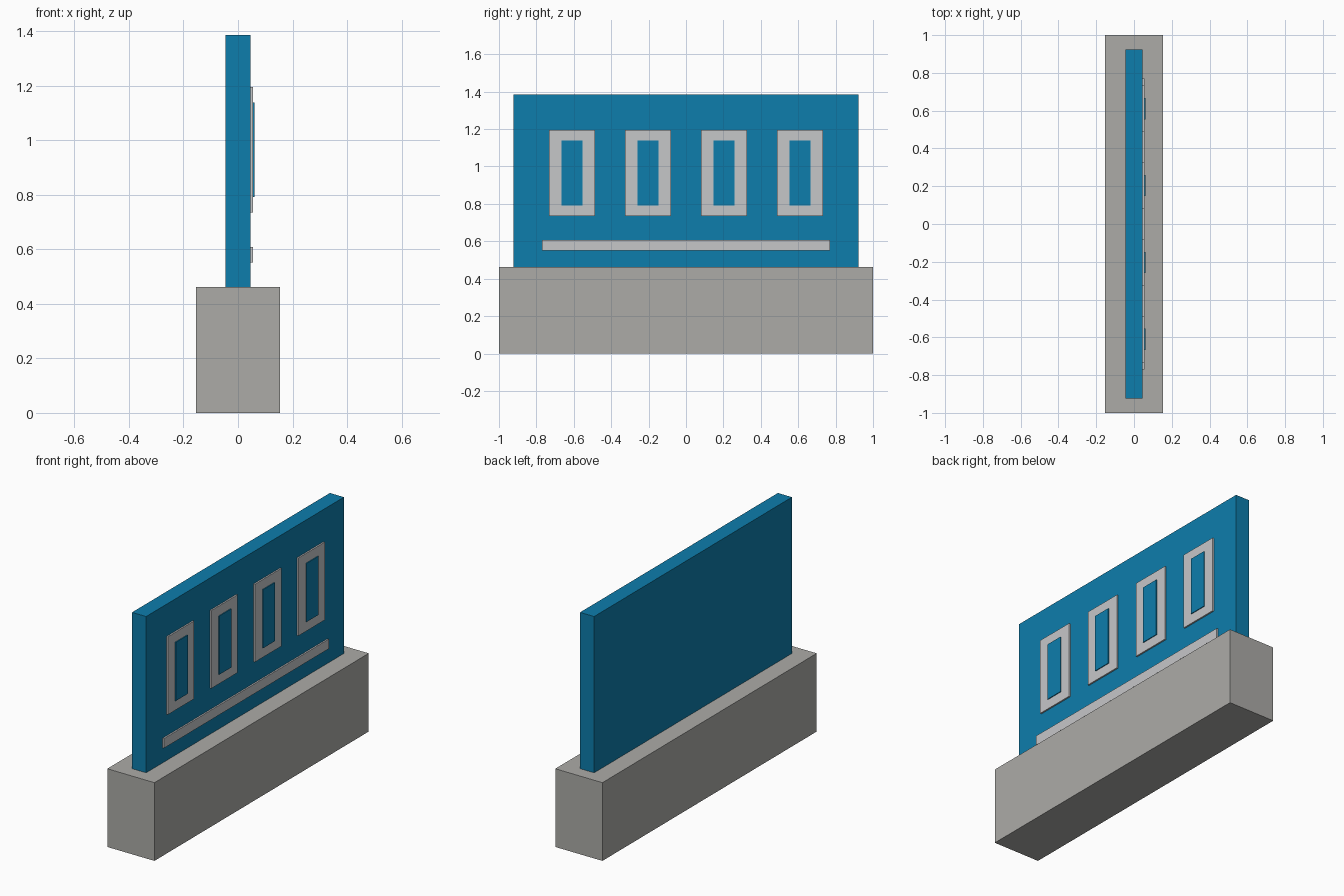
import bpy
import bmesh
from mathutils import Vector

cube = bpy.data.objects.get("Cube")
if cube:
    bpy.data.objects.remove(cube, do_unlink=True)


def material(name, rgb):
    mat = bpy.data.materials.new(name)
    mat.use_nodes = True
    colour = (*rgb, 1.0)
    mat.diffuse_color = colour
    mat.node_tree.nodes["Principled BSDF"].inputs["Base Color"].default_value = colour
    return mat


stone = material("stone grey", (0.413, 0.407, 0.39))
blue = material("panel blue", (0.004, 0.205, 0.413))
silver = material("light silver", (0.565, 0.571, 0.584))


def box(name, low, high, mat):
    """Box between two opposite corners."""
    low, high = Vector(low), Vector(high)
    bm = bmesh.new()
    bmesh.ops.create_cube(bm, size=1)
    bmesh.ops.scale(bm, vec=high - low, verts=bm.verts)
    bmesh.ops.translate(bm, vec=(low + high) / 2, verts=bm.verts)
    mesh = bpy.data.meshes.new(name)
    bm.to_mesh(mesh)
    bm.free()
    mesh.materials.append(mat)
    obj = bpy.data.objects.new(name, mesh)
    bpy.context.collection.objects.link(obj)
    return obj


# Plinth and upright panel
base_top, face = 0.462, 0.046
box("plinth", (-0.154, -1, 0), (0.154, 1, base_top), stone)
box("sign_panel", (-face, -0.923, base_top), (face, 0.923, 1.385), blue)

# Raised bar low on the panel face
box("underline_bar", (face, -0.769, 0.551), (0.055, 0.769, 0.608), silver)

# Four raised plates, each with a blue centre
for i, y in enumerate((-0.61, -0.204, 0.204, 0.61), 1):
    box(f"raised_plate_{i}", (face, y - 0.123, 0.735), (0.055, y + 0.123, 1.195), silver)
    box(f"plate_centre_{i}", (0.055, y - 0.056, 0.792), (0.06, y + 0.056, 1.138), blue)
